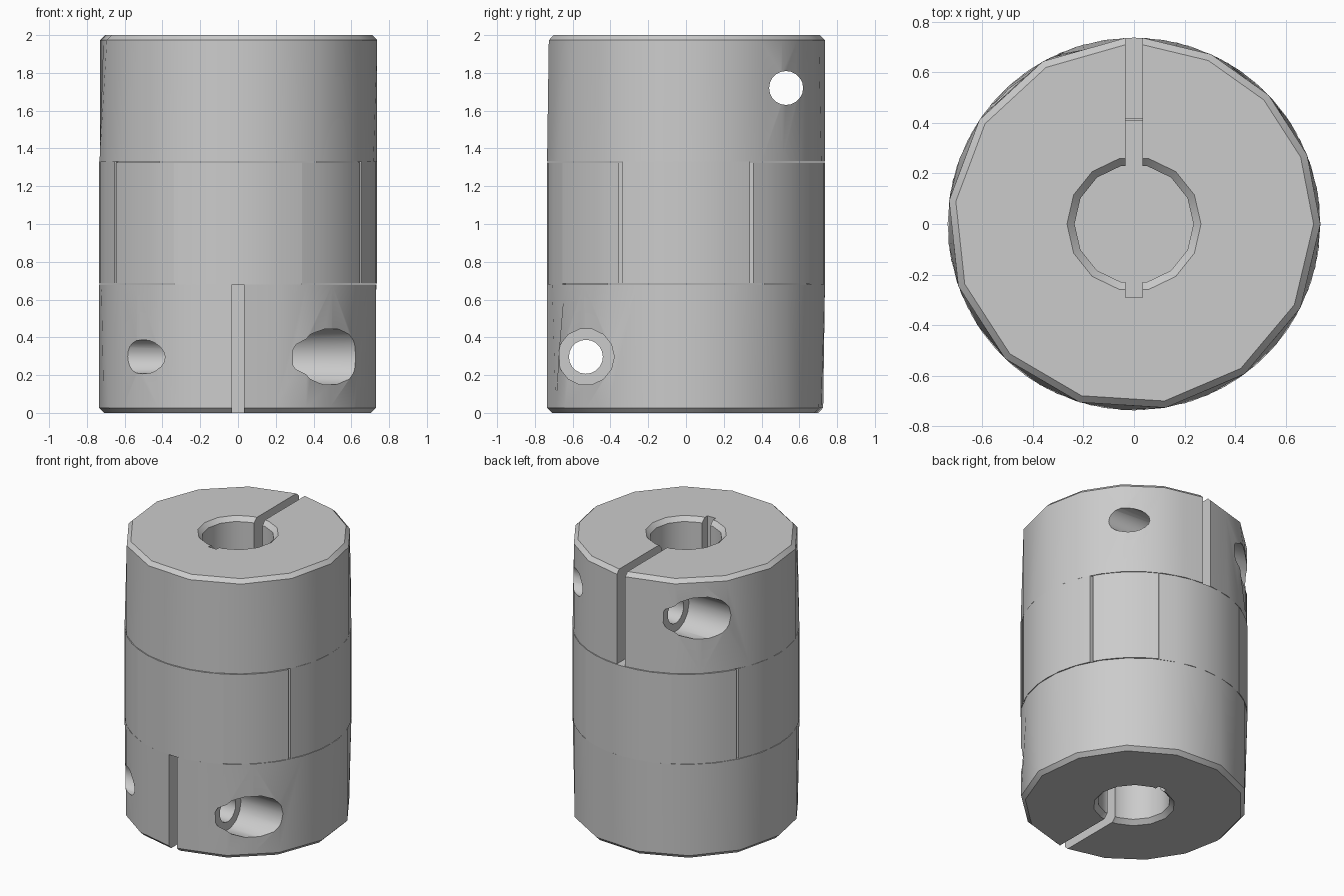
import bpy, bmesh
from math import radians, sin, cos, asin, pi
from mathutils import Matrix, Vector

cube = bpy.data.objects.get("Cube")
if cube:
    bpy.data.objects.remove(cube, do_unlink=True)

R = 0.737           # outer radius
LOW, HIGH = 0.68, 1.33   # inner faces of the two hubs
CHAMFER = 0.027
JAW = 0.34          # half width of the jaws
CORE = 0.41         # half width of the spider core

metal = bpy.data.materials.new("grey metal")
metal.use_nodes = True
metal.diffuse_color = (0.6, 0.6, 0.6, 1)
metal.node_tree.nodes["Principled BSDF"].inputs["Base Color"].default_value = (0.6, 0.6, 0.6, 1)


def make(name, bm):
    bmesh.ops.recalc_face_normals(bm, faces=bm.faces)
    mesh = bpy.data.meshes.new(name)
    bm.to_mesh(mesh)
    bm.free()
    mesh.materials.append(metal)
    ob = bpy.data.objects.new(name, mesh)
    bpy.context.collection.objects.link(ob)
    return ob


def loft(name, rings):
    """Closed solid through rings of equal length, capped at both ends."""
    bm = bmesh.new()
    loops = [[bm.verts.new(p) for p in ring] for ring in rings]
    n = len(loops[0])
    for a, b in zip(loops, loops[1:]):
        for i in range(n):
            j = (i + 1) % n
            bm.faces.new((a[i], a[j], b[j], b[i]))
    bm.faces.new(loops[0][::-1])
    bm.faces.new(loops[-1])
    return make(name, bm)


def extrude(name, outline, z0, z1):
    return loft(name, [[(x, y, z) for x, y in outline] for z in (z0, z1)])


def box(x0, x1, y0, y1, z0, z1):
    return extrude("cutter", [(x0, y0), (x1, y0), (x1, y1), (x0, y1)], z0, z1)


def rod(x0, x1, y, z, r, sides):
    ring = [2 * pi * i / sides for i in range(sides)]
    return loft("cutter", [[(x, y + r * cos(a), z + r * sin(a)) for a in ring] for x in (x0, x1)])


def arc(a0, a1, steps, r=R):
    return [(r * cos(a0 + (a1 - a0) * i / steps), r * sin(a0 + (a1 - a0) * i / steps))
            for i in range(steps + 1)]


def smooth(ob):
    bpy.ops.object.select_all(action="DESELECT")
    ob.select_set(True)
    bpy.context.view_layer.objects.active = ob
    bpy.ops.object.shade_smooth_by_angle(angle=radians(32))


def cut(ob, cutter):
    bpy.context.view_layer.objects.active = ob
    mod = ob.modifiers.new("cut", "BOOLEAN")
    mod.operation, mod.solver, mod.object = "DIFFERENCE", "EXACT", cutter
    bpy.ops.object.modifier_apply(modifier=mod.name)
    bpy.data.objects.remove(cutter, do_unlink=True)


def clamp_hub(name, h, screw_z):
    """Hub standing on its inner face, clamping slit towards +y."""
    # Coarse rim: uneven steps on either side of the slit
    start = asin(0.033 / R)
    first, last = pi / 2 - start, pi / 2 + start
    angles = [first * i / 4 for i in range(5)]
    angles += [last + (2 * pi - last) * i / 10 for i in range(10)]
    base, rim, top = [], [], []
    for a, b in zip(angles, angles[1:] + [2 * pi]):
        m = (a + b) / 2
        p, q = (Vector((cos(t), sin(t), 0)) for t in (a, b))
        base += [p * R, Vector((cos(m), sin(m), 0)) * R]
        rim += [p * R, (p + q) / 2 * R]
        top += [p * (R - CHAMFER), (p + q) / 2 * (R - CHAMFER)]
    lift = lambda ring, z: [v + Vector((0, 0, z)) for v in ring]
    ob = loft(name, [lift(base, 0), lift(rim, h - CHAMFER), lift(top, h)])

    # Bore with a chamfered mouth
    bore = [(0.235, -0.1), (0.235, h - 0.03), (0.265, h), (0.265, h + 0.1)]
    cut(ob, loft("cutter", [[(x, y, z) for x, y in arc(0, 2 * pi, 14, r)[:-1]] for r, z in bore]))
    cut(ob, box(-0.033, 0.033, -0.29, 0, -0.2, h + 0.2))   # keyway
    cut(ob, box(-0.033, 0.033, -0.05, 1, -0.2, h + 0.2))   # clamping slit
    cut(ob, rod(-1, 1, 0.53, screw_z, 0.09, 20))           # screw hole
    cut(ob, rod(-1, -0.29, 0.53, screw_z, 0.15, 14))       # screw head recess
    return ob


# Clamp hubs: the lower one is turned over and round
upper = clamp_hub("upper_hub", 2 - HIGH, 0.39)
upper.data.transform(Matrix.Translation((0, 0, HIGH)))
lower = clamp_hub("lower_hub", LOW, 0.383)
lower.data.transform(Matrix.Translation((0, 0, LOW)) @ Matrix.Scale(-1, 4))
lower.data.flip_normals()

# Jaws: one pair per hub, a quarter turn apart
half = asin((JAW - 0.002) / R)
jaws = []
for owner, z0, z1, turns in (("upper", LOW + 0.004, HIGH, (0, 2)), ("lower", LOW, HIGH - 0.004, (1, 3))):
    for side, t in enumerate(turns):
        outline = [(CORE + 0.005, JAW - 0.002), (CORE + 0.005, 0.002 - JAW)] + arc(-half, half, 6)
        ob = extrude(f"{owner}_jaw_{side + 1}", outline, z0, z1)
        ob.data.transform(Matrix.Rotation(t * pi / 2, 4, "Z"))
        jaws.append(ob)

# Spider between the jaws: a core with four arms, open grooves beside the upper jaws
gap = JAW + 0.014
quarter = [(CORE, gap)] + arc(asin(gap / R), pi / 2 - asin(JAW / R), 5) + [(JAW, CORE)]
flip = lambda pts, sx, sy: [(x * sx, y * sy) for x, y in pts]
outline = (quarter + flip(quarter[::-1], -1, 1) + flip(quarter, -1, -1)
           + flip(quarter[::-1], 1, -1))
spider = extrude("spider", outline, LOW + 0.004, HIGH - 0.004)

for ob in [upper, lower, spider] + jaws:
    smooth(ob)
